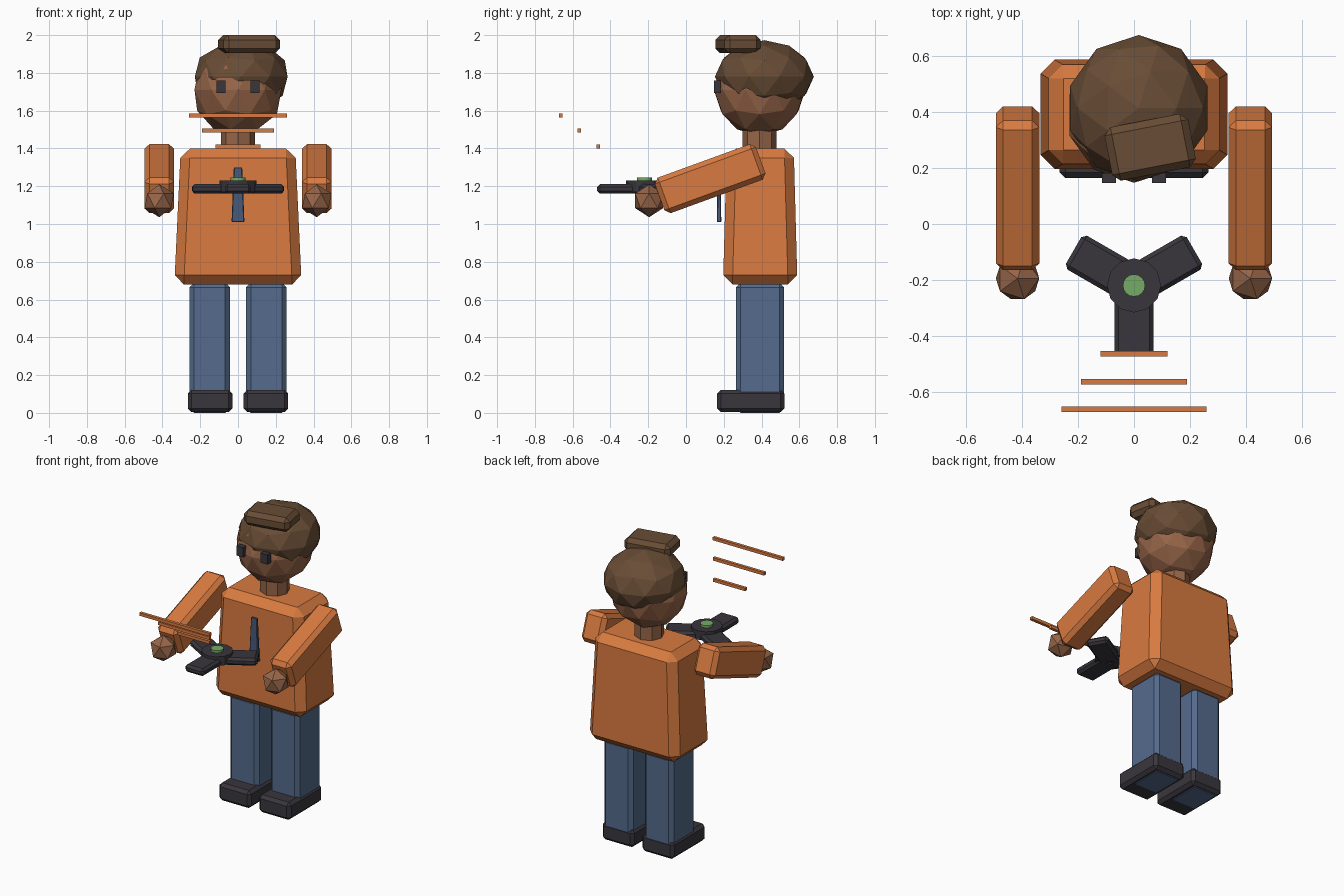
import bpy, bmesh, math
from mathutils import Matrix, Vector

if "Cube" in bpy.data.objects:
    bpy.data.objects.remove(bpy.data.objects["Cube"])


def material(name, rgb):
    m = bpy.data.materials.new(name)
    m.diffuse_color = (*rgb, 1)
    m.use_nodes = True
    m.node_tree.nodes["Principled BSDF"].inputs["Base Color"].default_value = m.diffuse_color
    return m


ORANGE = material("orange cloth", (0.69, 0.195, 0.051))
DENIM = material("blue denim", (0.09, 0.147, 0.265))
NAVY = material("navy", (0.065, 0.10, 0.19))
DARK = material("dark grey", (0.041, 0.037, 0.046))
HAIR = material("brown hair", (0.14, 0.073, 0.036))
SKIN = material("skin", (0.31, 0.132, 0.066))
GREEN = material("green", (0.18, 0.41, 0.13))


def finish(name, bm, mat):
    """Turn a bmesh into a flat shaded object with one colour."""
    bmesh.ops.recalc_face_normals(bm, faces=bm.faces)
    mesh = bpy.data.meshes.new(name)
    bm.to_mesh(mesh)
    bm.free()
    mesh.materials.append(mat)
    obj = bpy.data.objects.new(name, mesh)
    bpy.context.collection.objects.link(obj)
    return obj


def box(name, mat, center, size, bevel=0.0, taper=(1, 1), rot=None, offset=(0, 0, 0)):
    """Chamfered box; taper scales the top in x and y, offset moves it before rotating."""
    bm = bmesh.new()
    bmesh.ops.create_cube(bm, size=1)
    for v in bm.verts:
        if v.co.z > 0:
            v.co.x *= taper[0]
            v.co.y *= taper[1]
        v.co = Vector(c * s + o for c, s, o in zip(v.co, size, offset))
    if bevel:
        bmesh.ops.bevel(bm, geom=bm.edges[:], offset=bevel, segments=1,
                        affect='EDGES', clamp_overlap=True)
    if rot:
        bm.transform(Matrix.Rotation(rot[0], 4, rot[1]))
    bm.transform(Matrix.Translation(center))
    return finish(name, bm, mat)


def ball(name, mat, center, radii, subdivisions):
    bm = bmesh.new()
    bmesh.ops.create_icosphere(bm, subdivisions=subdivisions, radius=1)
    bm.transform(Matrix.Translation(center) @ Matrix.Diagonal((*radii, 1)))
    return finish(name, bm, mat)


def cylinder(name, mat, center, radius, depth, sides):
    bm = bmesh.new()
    bmesh.ops.create_cone(bm, cap_ends=True, segments=sides, radius1=radius,
                          radius2=radius, depth=depth)
    bm.transform(Matrix.Translation(center))
    return finish(name, bm, mat)


# Torso and neck
box("torso", ORANGE, (0, 0.393, 1.04), (0.674, 0.394, 0.72), 0.05, (0.9, 0.9))
cylinder("neck", SKIN, (0, 0.39, 1.44), 0.09, 0.16, 8)

# Head, hair and bun
ball("head", SKIN, (0, 0.39, 1.71), (0.242, 0.242, 0.245), 2)
ball("hair", HAIR, (0.017, 0.415, 1.78), (0.258, 0.262, 0.193), 2)
box("hair_bun", HAIR, (0.058, 0.275, 1.952), (0.305, 0.195, 0.096), 0.026,
    rot=(math.radians(11), 'Z'))

# Paired parts
for side, s in (("left", 1), ("right", -1)):
    box(side + "_eye", DARK, (s * 0.09, 0.165, 1.727), (0.05, 0.036, 0.065))
    box(side + "_leg", DENIM, (s * 0.15, 0.392, 0.345), (0.215, 0.255, 0.69), 0.025)
    box(side + "_shoe", DARK, (s * 0.148, 0.343, 0.063), (0.236, 0.357, 0.118), 0.02)
    box(side + "_arm", ORANGE, (s * 0.417, 0.128, 1.24), (0.156, 0.57, 0.2), 0.026,
        rot=(math.radians(20), 'X'))
    ball(side + "_hand", SKIN, (s * 0.417, -0.195, 1.123), (0.087,) * 3, 1)

# Strip hanging on the chest
box("chest_strip", NAVY, (0, 0.175, 1.155), (0.068, 0.024, 0.29), 0.004, (0.65, 0.65))

# Three-armed spinner floating between the hands
for i in range(3):
    box(f"spinner_arm_{i + 1}", DARK, (0, -0.22, 1.186), (0.14, 0.25, 0.05), 0.015,
        rot=(math.radians(120 * i), 'Z'), offset=(0, -0.125, 0))
cylinder("spinner_hub", DARK, (0, -0.22, 1.2), 0.097, 0.06, 12)
cylinder("spinner_cap", GREEN, (0, -0.22, 1.225), 0.04, 0.04, 16)

# Motion lines rising in front
for i, (half, y, z) in enumerate(((0.12, -0.465, 1.41), (0.19, -0.565, 1.495),
                                  (0.26, -0.663, 1.575))):
    box(f"motion_line_{i + 1}", ORANGE, (0, y, z), (2 * half, 0.02, 0.02))
